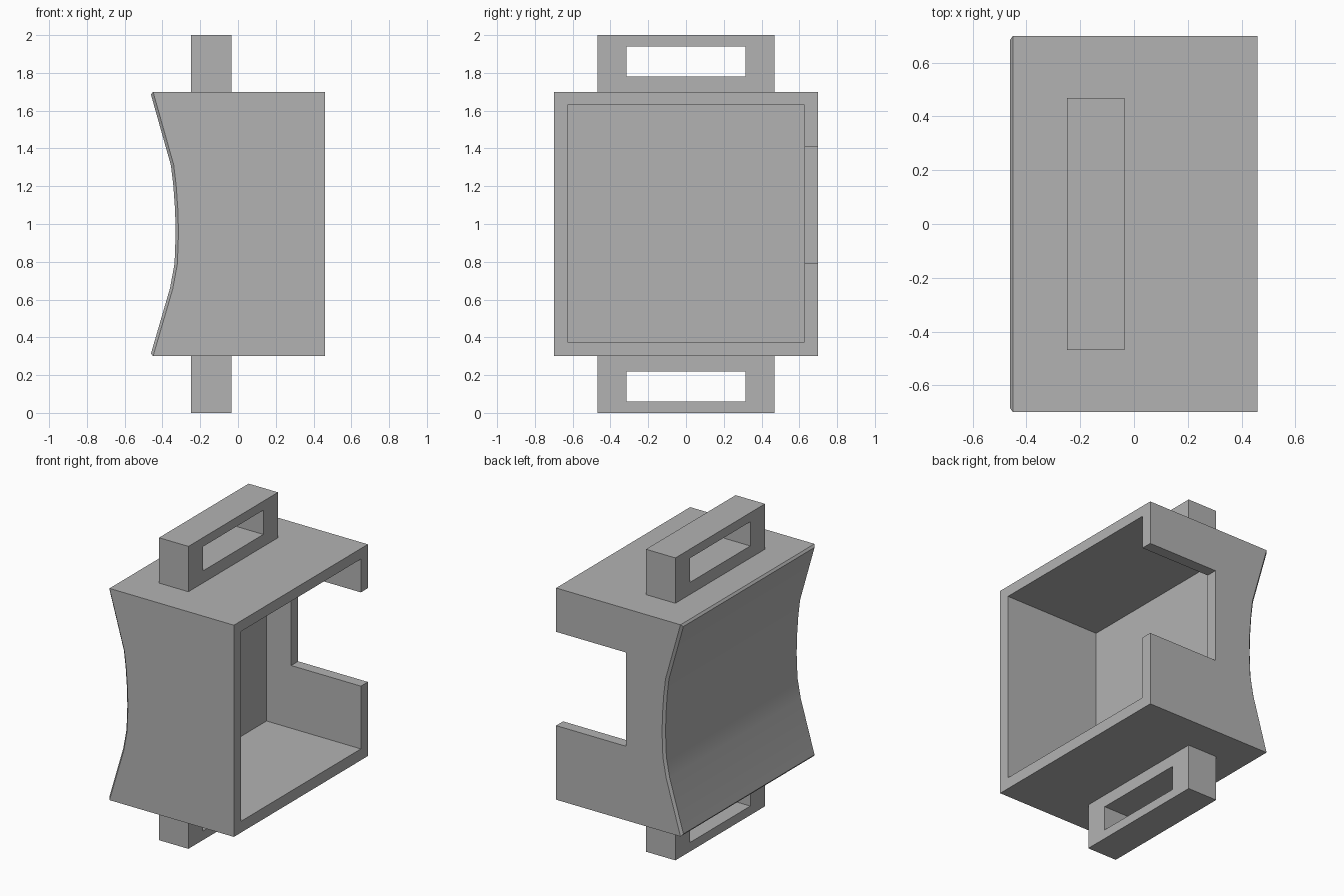
import bpy
import bmesh

if "Cube" in bpy.data.objects:
    bpy.data.objects.remove(bpy.data.objects["Cube"])

# One plain grey for the whole model
grey = bpy.data.materials.new("mid grey")
grey.use_nodes = True
color = (0.45, 0.45, 0.45, 1)
grey.diffuse_color = color
grey.node_tree.nodes["Principled BSDF"].inputs["Base Color"].default_value = color


def extrude_profile(name, points, half_width, bevel_rear=False):
    """Extrude an x/z outline symmetrically along y."""
    bm = bmesh.new()
    face = bm.faces.new([bm.verts.new((x, -half_width, z)) for x, z in points])
    ext = bmesh.ops.extrude_face_region(bm, geom=[face])
    for v in ext["geom"]:
        if isinstance(v, bmesh.types.BMVert):
            v.co.y = half_width
    bmesh.ops.recalc_face_normals(bm, faces=bm.faces)
    if bevel_rear:
        # Narrow chamfer around the rim of the hollowed rear surface
        zs = [z for x, z in points]
        rim = []
        for e in bm.edges:
            a, b = (v.co for v in e.verts)
            if max(a.x, b.x) < 0:
                along_side = abs(a.y - b.y) < 0.01
                at_end = all(c.z in (a.z, b.z) for c in (a, b)) and (
                    abs(a.z - max(zs)) < 0.01 or abs(a.z - min(zs)) < 0.01)
                if along_side or at_end:
                    rim.append(e)
        bmesh.ops.bevel(bm, geom=rim, offset=0.015, segments=1,
                        affect='EDGES', clamp_overlap=True)
    mesh = bpy.data.meshes.new(name)
    bm.to_mesh(mesh)
    bm.free()
    mesh.materials.append(grey)
    obj = bpy.data.objects.new(name, mesh)
    bpy.context.collection.objects.link(obj)
    return obj


def box(name, x0, x1, y0, y1, z0, z1):
    obj = extrude_profile(name, [(x0, z0), (x1, z0), (x1, z1), (x0, z1)],
                          (y1 - y0) / 2)
    for v in obj.data.vertices:
        v.co.y += (y0 + y1) / 2
    return obj


def cut(obj, cutter):
    """Subtract the cutter, then discard it."""
    cutter.hide_render = True
    mod = obj.modifiers.new("cut", 'BOOLEAN')
    mod.operation = 'DIFFERENCE'
    mod.solver = 'EXACT'
    mod.object = cutter
    bpy.context.view_layer.objects.active = obj
    bpy.ops.object.modifier_apply(modifier=mod.name)
    bpy.data.objects.remove(cutter)


# Main housing with a concave rear wall
outline = [(0.46, 0.3), (0.46, 1.7), (-0.465, 1.7), (-0.355, 1.31),
           (-0.342, 1.2), (-0.333, 1.07), (-0.33, 0.95), (-0.336, 0.79),
           (-0.36, 0.66), (-0.465, 0.3)]
housing = extrude_profile("housing", outline, 0.7, bevel_rear=True)

# Open cavity and the side notch
cut(housing, box("cavity_cutter", -0.23, 0.6, -0.627, 0.627, 0.375, 1.63))
cut(housing, box("notch_cutter", -0.05, 0.6, 0.56, 0.8, 0.79, 1.41))

# Slotted strap loops above and below
for name, z0, z1, slot0, slot1 in (("top_strap_loop", 1.7, 2.0, 1.78, 1.94),
                                   ("bottom_strap_loop", 0.0, 0.3, 0.06, 0.22)):
    loop = box(name, -0.25, -0.035, -0.468, 0.468, z0, z1)
    cut(loop, box("slot_cutter", -0.4, 0.1, -0.315, 0.315, slot0, slot1))

# Smooth the curved wall, keep the other edges crisp
bpy.ops.object.select_all(action='DESELECT')
housing.select_set(True)
bpy.context.view_layer.objects.active = housing
bpy.ops.object.shade_smooth_by_angle(angle=0.35)
